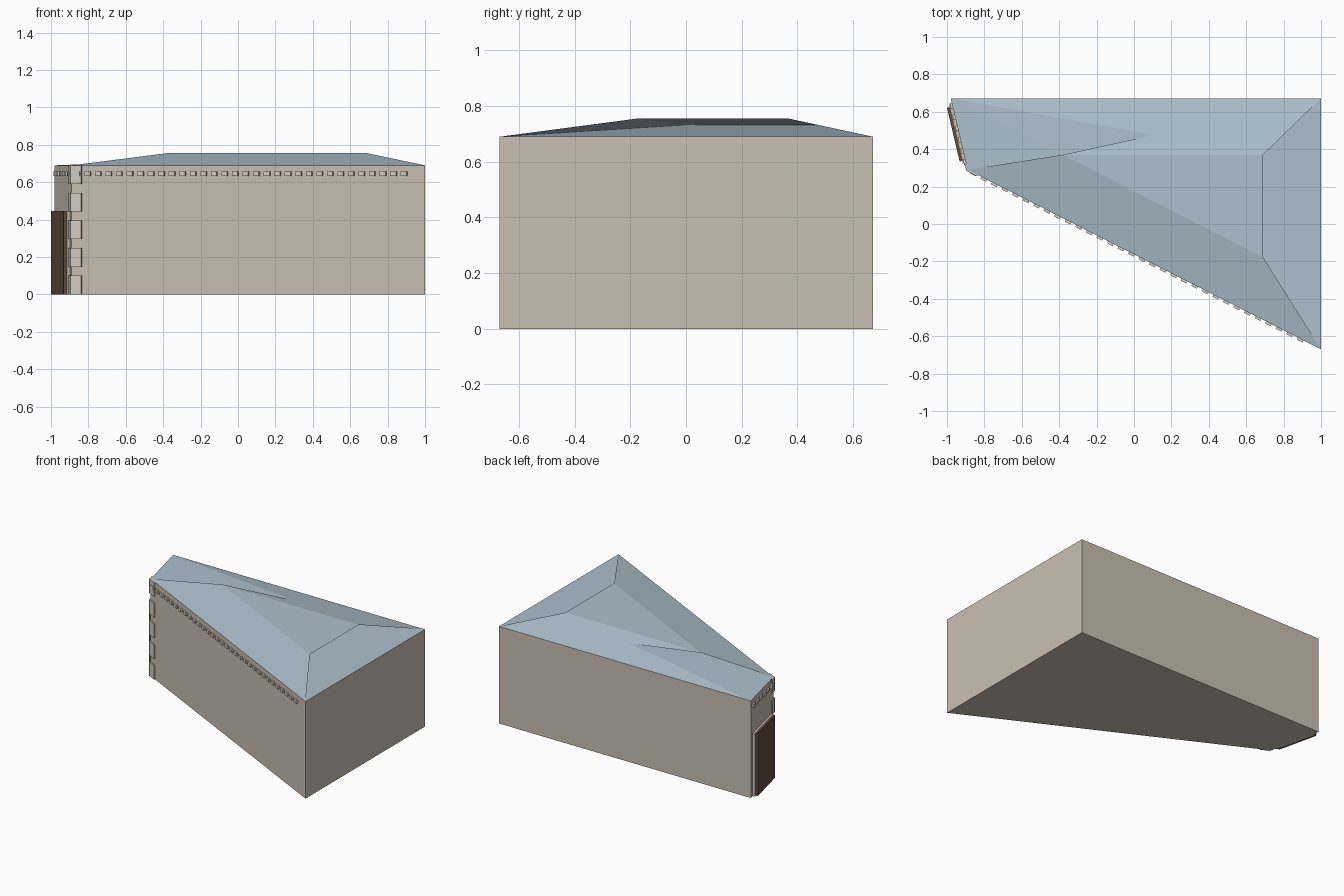
import bpy
from mathutils import Vector

if "Cube" in bpy.data.objects:
    bpy.data.objects.remove(bpy.data.objects["Cube"])

H, RIDGE = 0.69, 0.755
# Footprint corners: back left, back right, front right, front left
A, B, C, D = (-0.98, 0.672), (1.0, 0.672), (1.0, -0.67), (-0.89, 0.29)


def material(name, rgb):
    m = bpy.data.materials.new(name)
    m.diffuse_color = (*rgb, 1)
    m.use_nodes = True
    m.node_tree.nodes["Principled BSDF"].inputs["Base Color"].default_value = m.diffuse_color
    return m


STONE = material("stone", (0.60, 0.53, 0.45))
TRIM = material("trim", (0.56, 0.52, 0.46))
PALE = material("pale_trim", (0.66, 0.62, 0.56))
ROOF = material("roof_blue", (0.42, 0.53, 0.61))
WOOD = material("wood", (0.13, 0.075, 0.05))


def mesh(name, verts, faces, mat):
    me = bpy.data.meshes.new(name)
    me.from_pydata(verts, [], faces)
    me.materials.append(mat)
    ob = bpy.data.objects.new(name, me)
    bpy.context.collection.objects.link(ob)
    return ob


BOX = [(0, 3, 2, 1), (4, 5, 6, 7), (0, 1, 5, 4),
       (1, 2, 6, 5), (2, 3, 7, 6), (3, 0, 4, 7)]


def wall_boxes(name, p, q, boxes, mat):
    """Boxes on wall p-q (outside on the right): (s0, s1, d0, d1, z0, z1)."""
    p, q = Vector(p), Vector(q)
    along = (q - p).normalized()
    out = Vector((along.y, -along.x))
    verts, faces = [], []
    for s0, s1, d0, d1, z0, z1 in boxes:
        n = len(verts)
        for z in (z0, z1):
            for s, d in ((s0, d1), (s1, d1), (s1, d0), (s0, d0)):
                verts.append((*(p + along * s + out * d), z))
        faces += [tuple(n + i for i in f) for f in BOX]
    return mesh(name, verts, faces, mat)


# Wedge-shaped wall block, counter-clockwise footprint
base = [A, D, C, B]
mesh("walls", [(*p, z) for z in (0, H) for p in base], BOX, STONE)

# Shallow roof with crossing slopes and a flat triangular crown
roof = [(*p, H) for p in (A, B, C, D)]
roof += [(0.69, -0.178, RIDGE), (0.69, 0.37, RIDGE), (-0.38, 0.37, RIDGE)]
mesh("roof", roof, [(0, 5, 1), (0, 4, 5), (1, 6, 2), (1, 5, 6),
                    (3, 2, 4, 6), (0, 3, 4), (6, 4, 5)], ROOF)

# Row of small blocks under the eaves of the long front
N = 32
front_len = (Vector(C) - Vector(D)).length
step = (front_len - 0.16) / (N - 1)
wall_boxes("front_cornice_blocks", D, C,
           [(0.02 + i * step, 0.054 + i * step, -0.005, 0.012, 0.632, 0.656)
            for i in range(N)], PALE)

# Matching row on the short entrance side
wall_boxes("entrance_cornice_blocks", A, D,
           [(0.025 + i * 0.062, 0.055 + i * 0.062, -0.005, 0.012, 0.632, 0.656)
            for i in range(6)], PALE)

# Corner stones wrapping the front left corner
rows = [(i * 0.1475, i * 0.1475 + 0.1) for i in range(5)]
wall_boxes("front_corner_stones", D, C,
           [(-0.005, 0.062, -0.005, 0.008, a, b) for a, b in rows], PALE)
side = (Vector(D) - Vector(A)).length
wall_boxes("side_corner_stones", A, D,
           [(side - 0.035, side + 0.005, -0.005, 0.008, a, b) for a, b in rows], TRIM)

# Entrance surround and large door
wall_boxes("door_surround", A, D, [(0.03, 0.352, -0.005, 0.016, 0, 0.445)], TRIM)
wall_boxes("door", A, D, [(0.045, 0.34, 0.014, 0.031, 0, 0.447)], WOOD)
